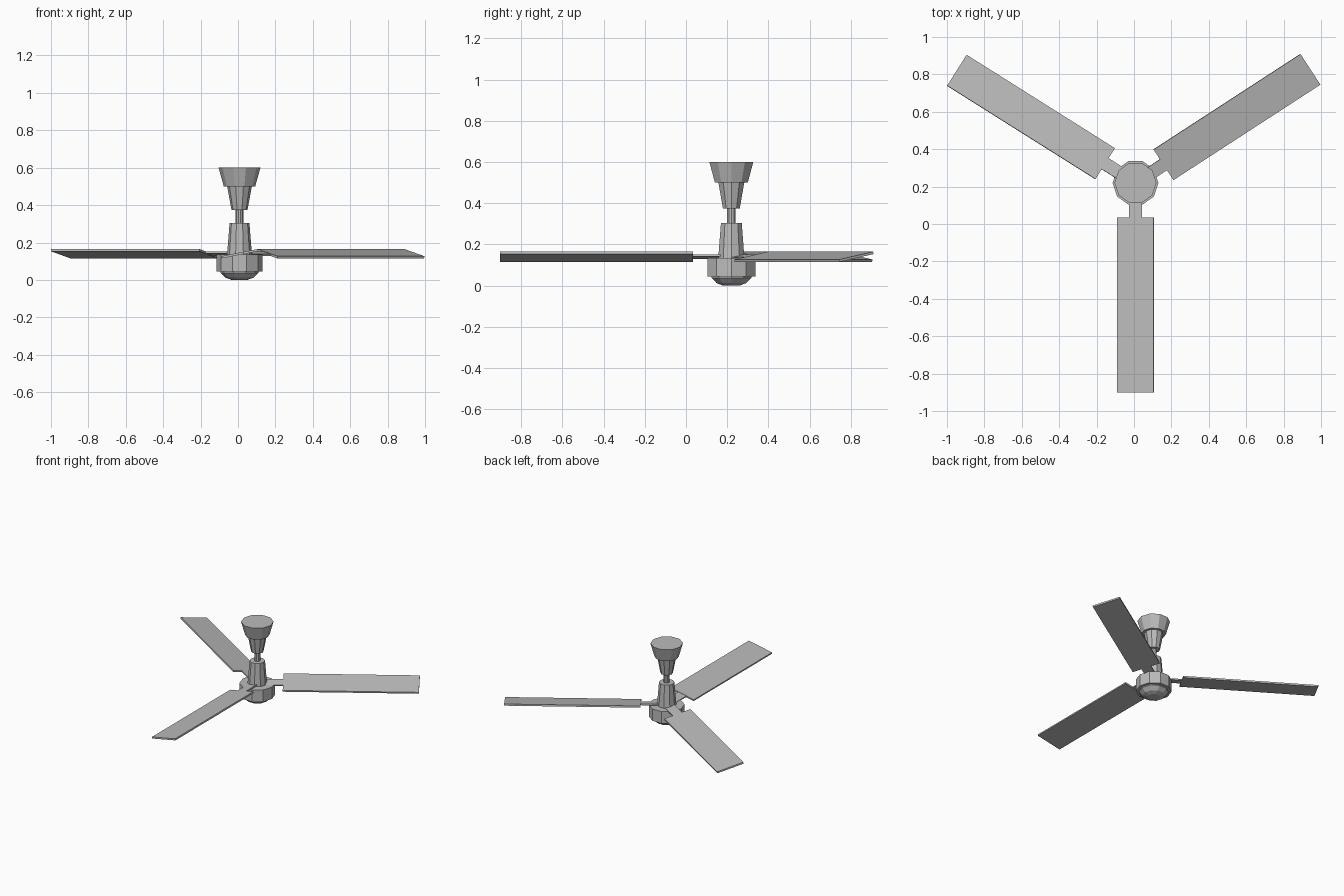
import bpy, bmesh
from math import radians, cos, sin, pi
from mathutils import Matrix, Vector

cube = bpy.data.objects.get("Cube")
if cube:
    bpy.data.objects.remove(cube, do_unlink=True)

HUB = Vector((0.008, 0.22, 0))
SIDES = 10
PITCH = radians(11)
BLADE_Z = 0.14

grey = bpy.data.materials.new("plain_grey")
grey.use_nodes = True
grey.diffuse_color = (0.5, 0.5, 0.5, 1)
grey.node_tree.nodes["Principled BSDF"].inputs["Base Color"].default_value = (0.5, 0.5, 0.5, 1)


def finish(name, bm):
    bmesh.ops.recalc_face_normals(bm, faces=bm.faces)
    mesh = bpy.data.meshes.new(name)
    bm.to_mesh(mesh)
    bm.free()
    mesh.materials.append(grey)
    obj = bpy.data.objects.new(name, mesh)
    bpy.context.collection.objects.link(obj)
    return obj


def turned(name, profile):
    """Capped faceted solid from (radius, height) pairs."""
    bm = bmesh.new()
    rings = [[bm.verts.new((r * cos(2 * pi * i / SIDES), r * sin(2 * pi * i / SIDES), z))
              for i in range(SIDES)] for r, z in profile]
    for low, high in zip(rings, rings[1:]):
        for i in range(SIDES):
            j = (i + 1) % SIDES
            bm.faces.new((low[i], low[j], high[j], high[i]))
    bm.faces.new(rings[0])
    bm.faces.new(rings[-1])
    finish(name, bm).location = HUB


def plate(name, angle, start, end, width, thickness):
    """Pitched flat bar running outward from the hub."""
    bm = bmesh.new()
    bmesh.ops.create_cube(bm, size=1)
    bmesh.ops.scale(bm, vec=(end - start, width, thickness), verts=bm.verts)
    bmesh.ops.translate(bm, vec=((start + end) / 2, 0, 0), verts=bm.verts)
    obj = finish(name, bm)
    obj.matrix_world = (Matrix.Translation(HUB + Vector((0, 0, BLADE_Z)))
                        @ Matrix.Rotation(radians(angle), 4, 'Z')
                        @ Matrix.Rotation(PITCH, 4, 'X'))


# Motor housing with rounded underside, and the mounting column
turned("motor_housing", [(0.042, 0), (0.075, 0.012), (0.102, 0.038),
                         (0.102, 0.045), (0.1225, 0.045), (0.1225, 0.135)])
turned("lower_shroud", [(0.067, 0.13), (0.053, 0.305)])
turned("down_rod", [(0.021, 0.29), (0.021, 0.39)])
turned("upper_shroud", [(0.043, 0.375), (0.067, 0.505)])
turned("ceiling_canopy", [(0.084, 0.5), (0.112, 0.6)])

# Three pitched blades on short arms
for label, angle, start in (("front", 270, 0.185), ("left", 33, 0.178), ("right", 147.8, 0.192)):
    plate(label + "_blade_arm", angle, 0.03, start + 0.02, 0.07, 0.009)
    plate(label + "_blade", angle, start, start + 0.937, 0.198, 0.012)
